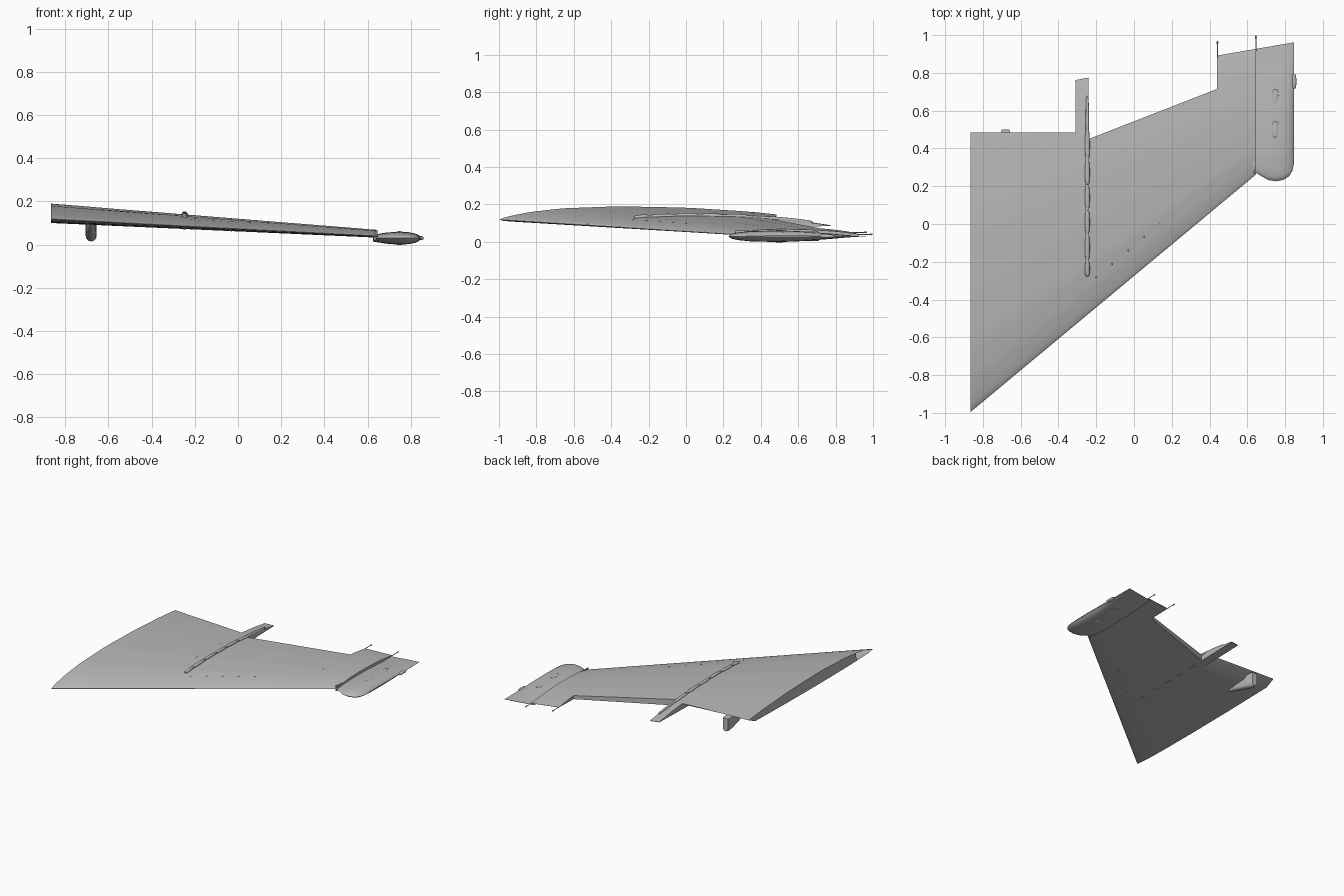
import bpy, bmesh, math
from mathutils import Vector

cube = bpy.data.objects.get("Cube")
if cube:
    bpy.data.objects.remove(cube, do_unlink=True)

grey = bpy.data.materials.new("light_grey")
grey.use_nodes = True
grey.diffuse_color = (0.48, 0.48, 0.48, 1)
grey.node_tree.nodes["Principled BSDF"].inputs["Base Color"].default_value = grey.diffuse_color

# Airfoil: (chord fraction, upper height, lower height) at the root chord
FOIL = [(0, .001, -.001), (.01, .010, -.005), (.04, .023, -.010), (.1, .042, -.014),
        (.2, .061, -.017), (.38, .072, -.018), (.6, .065, -.015), (.8, .044, -.009),
        (.9, .027, -.005), (1, .002, -.001)]
POD = [(0, 0, 0), (.02, .4, -.4), (.07, .68, -.68), (.16, .9, -.9), (.32, 1, -1),
       (.52, .92, -.92), (.75, .5, -.5), (.9, .18, -.18), (1, .04, -.04)]
ROOT, CHORD = -.865, 1.66


def sample(table, t, column):
    for a, b in zip(table, table[1:]):
        if t <= b[0]:
            f = (t - a[0]) / (b[0] - a[0])
            return a[column] + f * (b[column] - a[column])
    return table[-1][column]


def lead(x):
    return -.995 + .832 * (x - ROOT)


def trail(x):
    return .816 + .172 * x


def surface(x, y, column=1):
    chord = trail(x) - lead(x)
    t = min(max((y - lead(x)) / chord, 0), 1)
    return .118 - .052 * (x - ROOT) + sample(FOIL, t, column) * chord / CHORD


def finish(name, bm, angle=35):
    bmesh.ops.recalc_face_normals(bm, faces=bm.faces)
    mesh = bpy.data.meshes.new(name)
    bm.to_mesh(mesh)
    bm.free()
    mesh.materials.append(grey)
    obj = bpy.data.objects.new(name, mesh)
    bpy.context.collection.objects.link(obj)
    bpy.ops.object.select_all(action='DESELECT')
    obj.select_set(True)
    bpy.context.view_layer.objects.active = obj
    bpy.ops.object.shade_smooth_by_angle(angle=math.radians(angle))
    return obj


def loft(name, sections, open_front=None):
    """Skin pairs of (upper, lower) lines and cap both ends in strips."""
    bm = bmesh.new()
    rings = []
    for upper, lower in sections:
        rings.append(([bm.verts.new(p) for p in upper], [bm.verts.new(p) for p in lower]))
    for (u0, l0), (u1, l1) in zip(rings, rings[1:]):
        a, b = u0 + l0[::-1], u1 + l1[::-1]
        for i in range(len(a)):
            j = (i + 1) % len(a)
            bm.faces.new((a[i], a[j], b[j], b[i]))
    for end, (u, l) in ((0, rings[0]), (1, rings[-1])):
        for i in range(len(u) - 1):
            if end == 0 and open_front is not None and u[i].co.y < open_front:
                continue
            bm.faces.new((u[i], u[i + 1], l[i + 1], l[i]))
    bmesh.ops.remove_doubles(bm, verts=bm.verts, dist=.00005)
    return finish(name, bm)


def wing_section(x, cut_up, cut_low, steps=26):
    front, lines = lead(x), []
    for cut, column in ((cut_up, 1), (cut_low, 2)):
        ys = [front + (cut - front) * (i / steps) ** 1.7 for i in range(steps + 1)]
        lines.append([(x, y, surface(x, y, column)) for y in ys])
    return lines


def wing_panel(name, x0, x1, cuts0, cuts1, **kw):
    n = 6
    mix = lambda i, k: cuts0[k] + (cuts1[k] - cuts0[k]) * i / n
    return loft(name, [wing_section(x0 + (x1 - x0) * i / n, mix(i, 0), mix(i, 1))
                       for i in range(n + 1)], **kw)


# Wing panels from root to tip, with the trailing edge cut back for control surfaces
wing_panel("inner_wing", ROOT, -.31, (.485, .41), (.485, .41), open_front=-.8)
wing_panel("track_panel", -.31, -.24, (.762, .762), (.775, .775))
wing_panel("middle_wing", -.24, .44, (.45, .45), (.715, .715))
wing_panel("outer_wing", .44, .645, (trail(.44),) * 2, (trail(.645),) * 2)


# Rounded wing tip pod: span position, nose position, half thickness
def pod_section(x, nose, half, steps=26):
    lines = []
    for column in (1, 2):
        line = []
        for i in range(steps + 1):
            t = (i / steps) ** 1.9
            line.append((x, nose + (trail(x) - nose) * t, .03 + half * sample(POD, t, column)))
        lines.append(line)
    return lines


loft("tip_pod", [pod_section(*s) for s in (
    (.625, .275, .016), (.65, .268, .020), (.68, .25, .025), (.71, .233, .028), (.75, .226, .030),
    (.79, .233, .028), (.82, .252, .022), (.838, .28, .013), (.847, .32, .003))])


# Streamlined pieces made from a stretched sphere, pitched along the skin
def capsule(name, centre, size, pitch=0, power=.6):
    bm = bmesh.new()
    bmesh.ops.create_uvsphere(bm, u_segments=12, v_segments=10, radius=1)
    for v in bm.verts:
        z = v.co.z
        ring = math.sqrt(max(1 - z * z, 1e-6))
        grow = ring ** (power - 1) if ring > .01 else 1
        p = Vector((v.co.x * grow * size[0], z * size[1], v.co.y * grow * size[2]))
        c, s = math.cos(pitch), math.sin(pitch)
        v.co = Vector(centre) + Vector((p.x, p.y * c - p.z * s, p.y * s + p.z * c))
    return finish(name, bm, 50)


def block(name, centre, size, pitch=0):
    bm = bmesh.new()
    bmesh.ops.create_cube(bm, size=1)
    c, s = math.cos(pitch), math.sin(pitch)
    for v in bm.verts:
        x, y, z = (a * b for a, b in zip(v.co, size))
        v.co = Vector(centre) + Vector((x, y * c - z * s, y * s + z * c))
    return finish(name, bm)


# Segmented rail over the wing, with clips that also show underneath
RAIL = -.247
joints = [-.28, -.195, -.055, .075, .205, .34]


def slope(y):
    return math.atan2(surface(RAIL, y + .03) - surface(RAIL, y - .03), .06)


for i, (a, b) in enumerate(zip(joints, joints[1:])):
    m = (a + b) / 2
    capsule(f"rail_segment_{i}", (RAIL, m, surface(RAIL, m) + .003),
            (.013, (b - a) / 2 - .002, .011), slope(m), .4)
for i, y in enumerate(joints[1:]):
    block(f"rail_clip_{i}", (RAIL, y, surface(RAIL, y) + .003), (.018, .03, .014), slope(y))
    block(f"lower_clip_{i}", (RAIL, y, surface(RAIL, y, 2)), (.014, .045, .006))
for i, (y, length, wide) in enumerate(((.42, .085, .013), (.55, .13, .009))):
    capsule(f"rail_tail_{i}", (RAIL, y, surface(RAIL, y) + .002), (wide, length, .010), slope(y), .5)

# Hanging fairing under the inner wing, deepening toward the rear
bm = bmesh.new()
rings = []
for y, half, bottom in ((.20, .003, .098), (.27, .015, .075), (.35, .022, .048),
                        (.43, .025, .024), (.48, .025, .015), (.50, .020, .020)):
    ring = [(-half, .118)]
    for k in range(9):
        a = math.pi * k / 8
        ring.append((-half * math.cos(a), bottom + half * (1 - math.sin(a))))
    ring.append((half, .118))
    rings.append([bm.verts.new((-.68 + dx, y, z)) for dx, z in ring])
for a, b in zip(rings, rings[1:]):
    for i in range(len(a)):
        j = (i + 1) % len(a)
        bm.faces.new((a[i], a[j], b[j], b[i]))
bm.faces.new(rings[0])
bm.faces.new(rings[-1])
finish("hanging_fairing", bm)

# Oval vents on both sides of the pod
for y in (.50, .67):
    for side, label in ((1, "upper"), (-1, "lower")):
        t = (y - .226) / (trail(.75) - .226)
        z = .03 + side * .030 * sample(POD, t, 1)
        capsule(f"{label}_vent_{y:.2f}", (.748, y, z - side * .001), (.016, .042, .004), 0, .4)

# Tip lamp and leading edge lamp
capsule("tip_lamp", (.847, .755, .03), (.013, .04, .010))
block("edge_lamp", (.635, .30, .04), (.010, .07, .040))

# Trailing edge wicks with bulb ends
for i, (x, tip) in enumerate(((.442, .968), (.645, .998))):
    base = trail(x) - .02
    z = surface(x, trail(x))
    capsule(f"wick_{i}", (x, (base + tip) / 2, z), (.0025, (tip - base) / 2, .0025), 0, .2)
    capsule(f"wick_bulb_{i}", (x, tip - .008, z), (.005, .008, .005))

# Row of small pins behind the leading edge
for i in range(5):
    x = -.2 + .085 * i
    y = lead(x) + .16
    for column in (1, 2):
        capsule(f"pin_{i}_{column}", (x, y, surface(x, y, column)), (.004, .005, .003))
